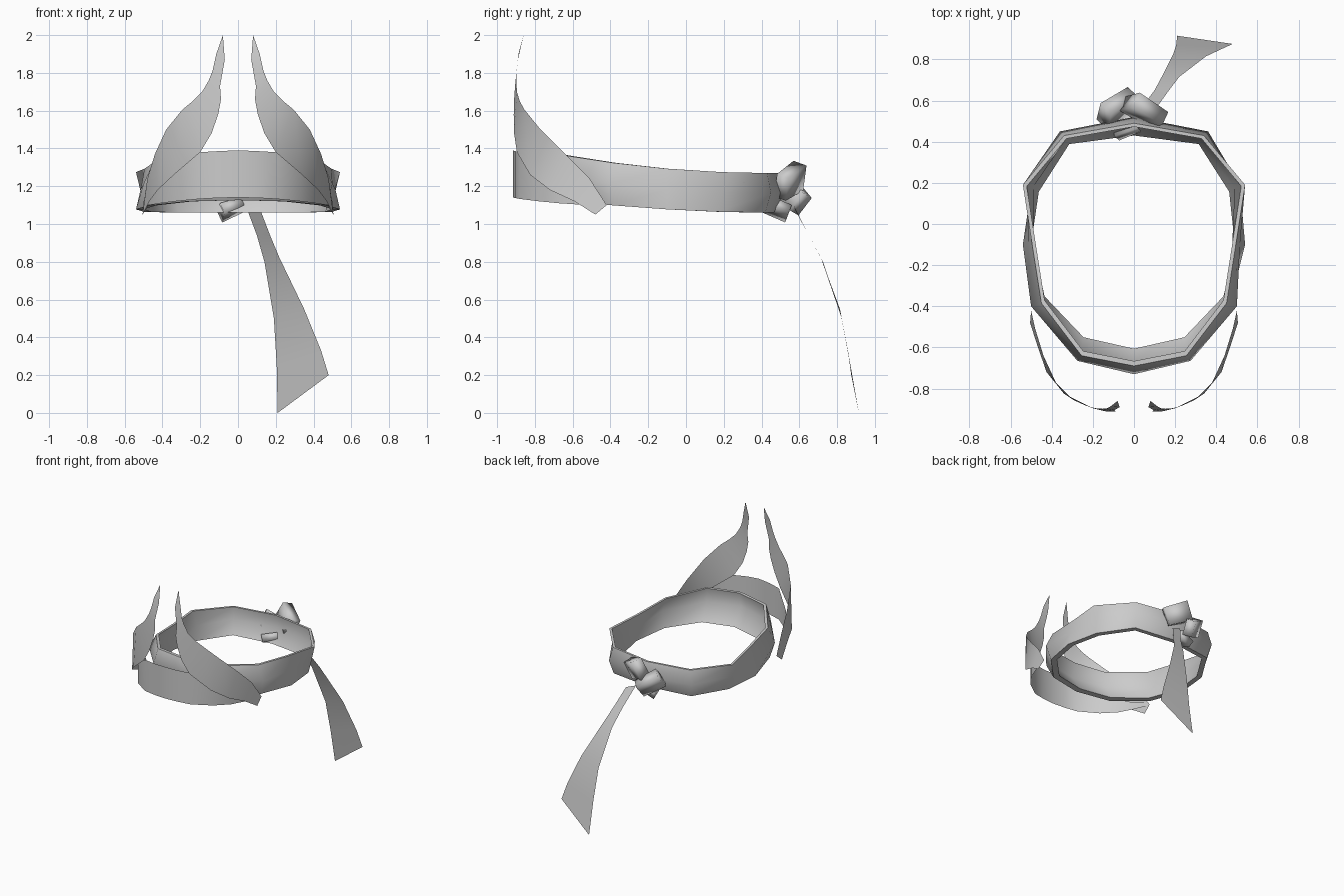
import bpy, bmesh, math
from mathutils import Vector, Matrix, Euler

cube = bpy.data.objects.get("Cube")
if cube:
    bpy.data.objects.remove(cube, do_unlink=True)

cloth = bpy.data.materials.new("light grey cloth")
cloth.use_nodes = True
GREY = (0.6, 0.6, 0.6, 1)
cloth.diffuse_color = GREY
cloth.node_tree.nodes["Principled BSDF"].inputs["Base Color"].default_value = GREY


def finish(name, bm, angle=60):
    """Turn a bmesh into a smooth shaded object."""
    bmesh.ops.recalc_face_normals(bm, faces=bm.faces[:])
    mesh = bpy.data.meshes.new(name)
    bm.to_mesh(mesh)
    bm.free()
    mesh.materials.append(cloth)
    ob = bpy.data.objects.new(name, mesh)
    bpy.context.collection.objects.link(ob)
    bpy.ops.object.select_all(action='DESELECT')
    ob.select_set(True)
    bpy.context.view_layer.objects.active = ob
    bpy.ops.object.shade_smooth_by_angle(angle=math.radians(angle))


def loft(rows, closed=False):
    """Skin rows of points; closed makes a ring out of every row and of the rows."""
    bm = bmesh.new()
    grid = [[bm.verts.new(p) for p in row] for row in rows]
    n = len(rows[0])
    for r in range(len(rows) if closed else len(rows) - 1):
        a, b = grid[r], grid[(r + 1) % len(rows)]
        for i in range(n if closed else n - 1):
            j = (i + 1) % n
            bm.faces.new((a[i], a[j], b[j], b[i]))
    bmesh.ops.remove_doubles(bm, verts=bm.verts[:], dist=0.0005)
    return bm


# Head band: half outlines of its lower edge, bulging middle and upper edge
low = [(0, -.655), (.265, -.595), (.47, -.38), (.54, -.1), (.5, .17), (.34, .42), (0, .465)]
mid = [(0, -.73), (.275, -.665), (.5, -.4), (.515, -.1), (.515, .19), (.36, .45), (0, .52)]
top = [(0, -.69), (.255, -.64), (.45, -.385), (.495, -.1), (.54, .19), (.34, .43), (0, .49)]


def band_row(outline, height, scale):
    row = []
    for x, y in outline + [(-x, y) for x, y in outline[-2:0:-1]]:
        z_low = 1.072 - .05 * y + .05 * y * y
        z_top = 1.285 - .07 * y + .08 * y * y
        row.append((x * scale, y * scale, z_low + (z_top - z_low) * height))
    return row


rows = [band_row(*r) for r in ((low, 0, 1), (mid, .5, 1), (top, 1, 1),
                               (top, 1, .965), (mid, .5, .95), (low, 0, .925))]
finish("head_band", loft(rows, closed=True))

# Horns: inner and outer edge, from the temple up to the tip
inner = [(.505, -.48, 1.05), (.47, -.59, 1.12), (.425, -.72, 1.18), (.34, -.825, 1.26),
         (.2, -.895, 1.38), (.14, -.91, 1.48), (.105, -.912, 1.58), (.09, -.91, 1.66),
         (.095, -.905, 1.73), (.07, -.89, 1.87), (.08, -.86, 2)]
outer = [(.5, -.42, 1.1), (.48, -.51, 1.24), (.44, -.64, 1.37), (.38, -.77, 1.5),
         (.295, -.855, 1.605), (.24, -.88, 1.65), (.19, -.895, 1.7), (.155, -.898, 1.76),
         (.135, -.897, 1.81), (.115, -.887, 1.9), (.08, -.86, 2)]
for side, s in (("left", 1), ("right", -1)):
    edges = [[(s * x, y, z) for x, y, z in e] for e in (inner, outer)]
    finish(side + "_horn", loft(edges))

# Brow plate: spans between the horns, its ends tucked inside them
upper = [(0, -.915, 1.39), (.1, -.905, 1.386), (.2, -.88, 1.38), (.33, -.78, 1.28),
         (.41, -.67, 1.21), (.46, -.55, 1.16), (.5, -.43, 1.12)]
lower = [(x, y, 1.14 - .18 * x * x) for x, y, z in upper]
plate = [[(-x, y, z) for x, y, z in e[:0:-1]] + e for e in (lower, upper)]
finish("brow_plate", loft(plate))


# Knot: two pinched folds of cloth, and a small end tucked through the band
def fold(name, centre, size, turn, pinch):
    bm = bmesh.new()
    bmesh.ops.create_cube(bm, size=1)
    for v in bm.verts:
        if v.co.x > 0:
            v.co.y *= pinch
            v.co.z *= pinch
    bmesh.ops.transform(bm, verts=bm.verts[:], matrix=Matrix.LocRotScale(
        Vector(centre), Euler([math.radians(a) for a in turn]), Vector(size)))
    finish(name, bm, 95)


fold("knot_upper_fold", (.05, .55, 1.225), (.18, .08, .15), (-20, 20, -32), .9)
fold("knot_lower_fold", (-.08, .565, 1.15), (.18, .08, .13), (-25, 30, 33), .9)
fold("knot_end", (-.035, .49, 1.08), (.12, .13, .06), (-25, -20, 15), .8)

# Ribbon tail hanging from the knot
left_edge = [(.12, .58, 1.07), (.17, .65, .94), (.22, .715, .82), (.35, .815, .55),
             (.44, .857, .33), (.48, .875, .2)]
right_edge = [(.04, .57, 1.1), (.1, .65, .94), (.14, .725, .8), (.19, .825, .5),
              (.205, .87, .25), (.21, .915, 0)]
finish("ribbon_tail", loft([left_edge, right_edge]))
